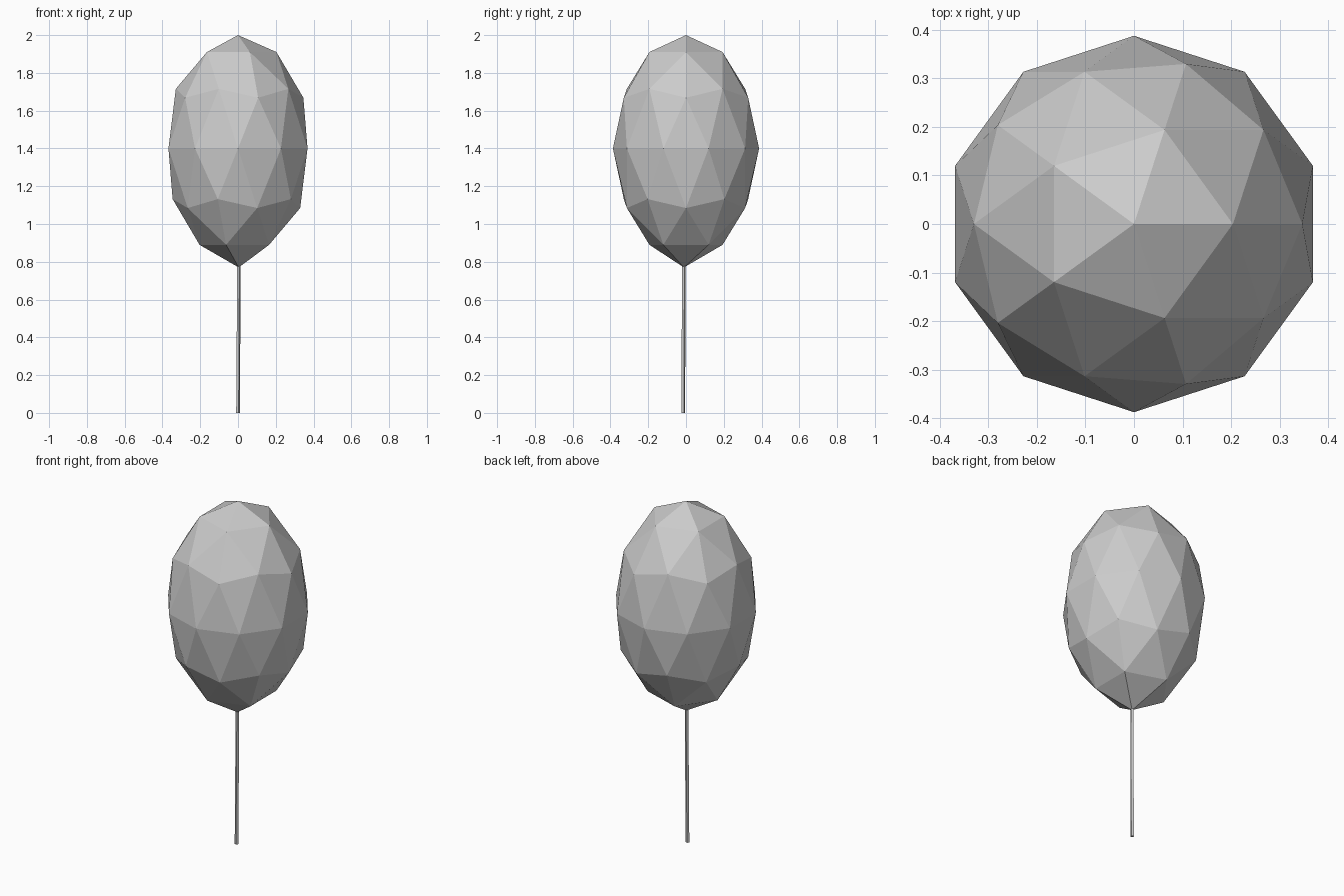
import bpy

if "Cube" in bpy.data.objects:
    bpy.data.objects.remove(bpy.data.objects["Cube"])

# Balloon: faceted icosphere stretched upwards, lowest point pulled down to the string
bpy.ops.mesh.primitive_ico_sphere_add(subdivisions=2, radius=1)
balloon = bpy.context.object
balloon.name = "balloon"
for v in balloon.data.vertices:
    x, y, z = v.co
    if z < -0.99:
        v.co = (0.004, -0.011, 0.77)
    else:
        v.co = (x * 0.387, y * 0.387, 1.4 + z * 0.6)

# String: thin four-sided tube with a very slight bend
curve = bpy.data.curves.new("string", "CURVE")
curve.dimensions = "3D"
curve.bevel_depth = 0.010
curve.bevel_resolution = 0
curve.use_fill_caps = True
path = [(0.0, -0.014, 0.0), (0.003, -0.013, 0.45), (0.004, -0.011, 0.79)]
spline = curve.splines.new("POLY")
spline.points.add(len(path) - 1)
for point, co in zip(spline.points, path):
    point.co = (*co, 1)
spline.use_smooth = False
string = bpy.data.objects.new("string", curve)
bpy.context.collection.objects.link(string)
